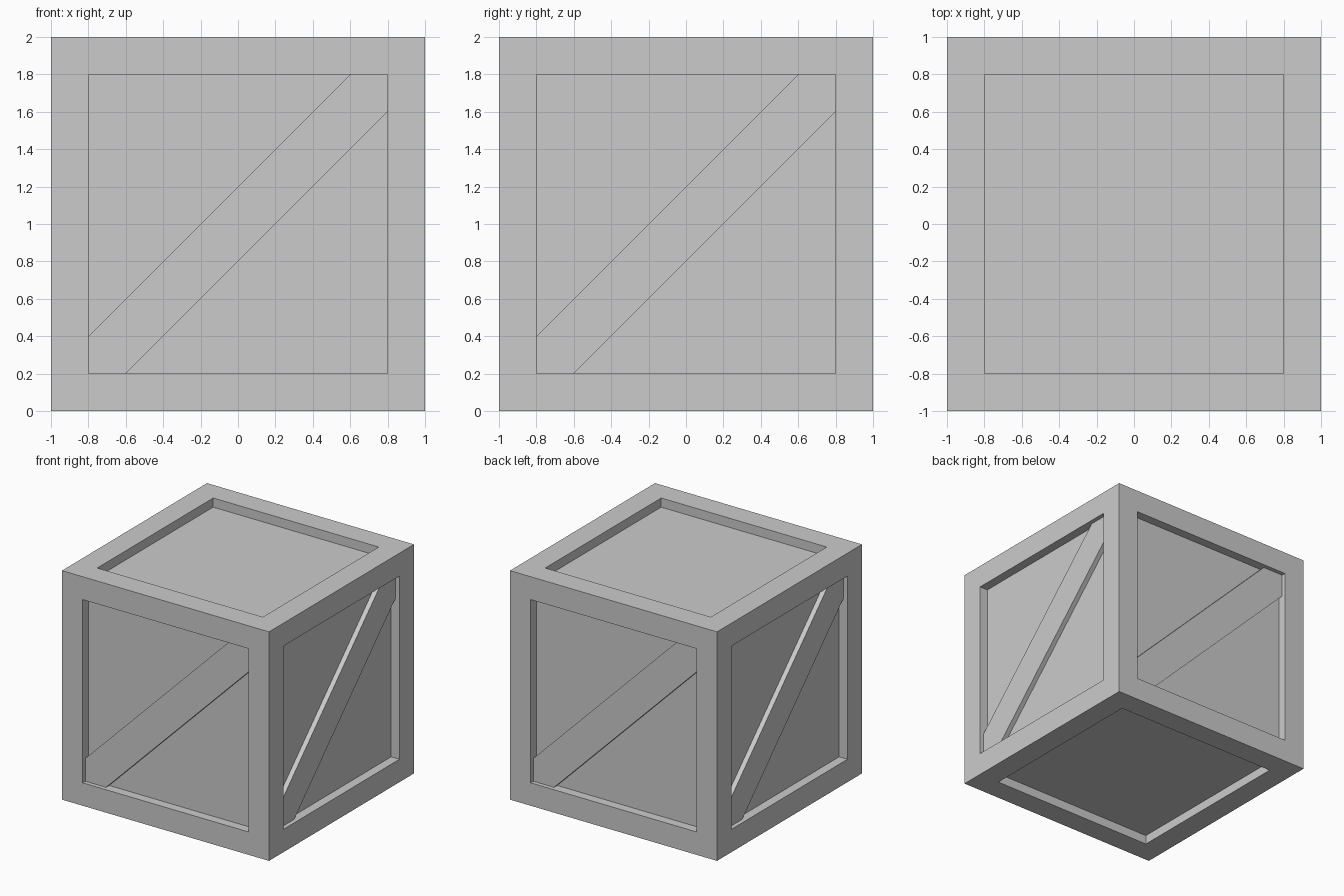
import bpy, bmesh, math
from mathutils import Matrix, Vector

if "Cube" in bpy.data.objects:
    bpy.data.objects.remove(bpy.data.objects["Cube"])

SIZE, RIM = 2.0, 0.2
PANEL_DEPTH, BRACE_DEPTH = 0.08, 0.037


def make_object(name, bm):
    bmesh.ops.recalc_face_normals(bm, faces=bm.faces)
    mesh = bpy.data.meshes.new(name)
    bm.to_mesh(mesh)
    bm.free()
    obj = bpy.data.objects.new(name, mesh)
    bpy.context.collection.objects.link(obj)
    return obj


# Crate body: cube with a square recessed panel on all six sides
bm = bmesh.new()
bmesh.ops.create_cube(bm, size=SIZE, matrix=Matrix.Translation((0, 0, SIZE / 2)))
panels = list(bm.faces)
bmesh.ops.inset_individual(bm, faces=panels, thickness=RIM, use_even_offset=True)
panels = bmesh.ops.extrude_discrete_faces(bm, faces=panels)["faces"]
for f in panels:
    f.normal_update()
    bmesh.ops.translate(bm, verts=f.verts, vec=-f.normal * PANEL_DEPTH)
bmesh.ops.remove_doubles(bm, verts=bm.verts, dist=1e-4)
make_object("crate_body", bm)

# Diagonal braces: mitred board rising to the right on each of the four walls
profile = [(-0.8, 0.2), (-0.6, 0.2), (0.8, 1.6), (0.8, 1.8), (0.6, 1.8), (-0.8, 0.4)]
for i, side in enumerate(("front", "right", "back", "left")):
    bm = bmesh.new()
    y = -SIZE / 2 + BRACE_DEPTH
    face = bm.faces.new([bm.verts.new((x, y, z)) for x, z in profile])
    ext = bmesh.ops.extrude_face_region(bm, geom=[face], use_keep_orig=True)["geom"]
    back = [v for v in ext if isinstance(v, bmesh.types.BMVert)]
    bmesh.ops.translate(bm, verts=back, vec=Vector((0, PANEL_DEPTH - BRACE_DEPTH + 0.01, 0)))
    bmesh.ops.rotate(bm, verts=bm.verts, cent=(0, 0, 0),
                     matrix=Matrix.Rotation(i * math.pi / 2, 3, 'Z'))
    make_object(side + "_diagonal_brace", bm)
